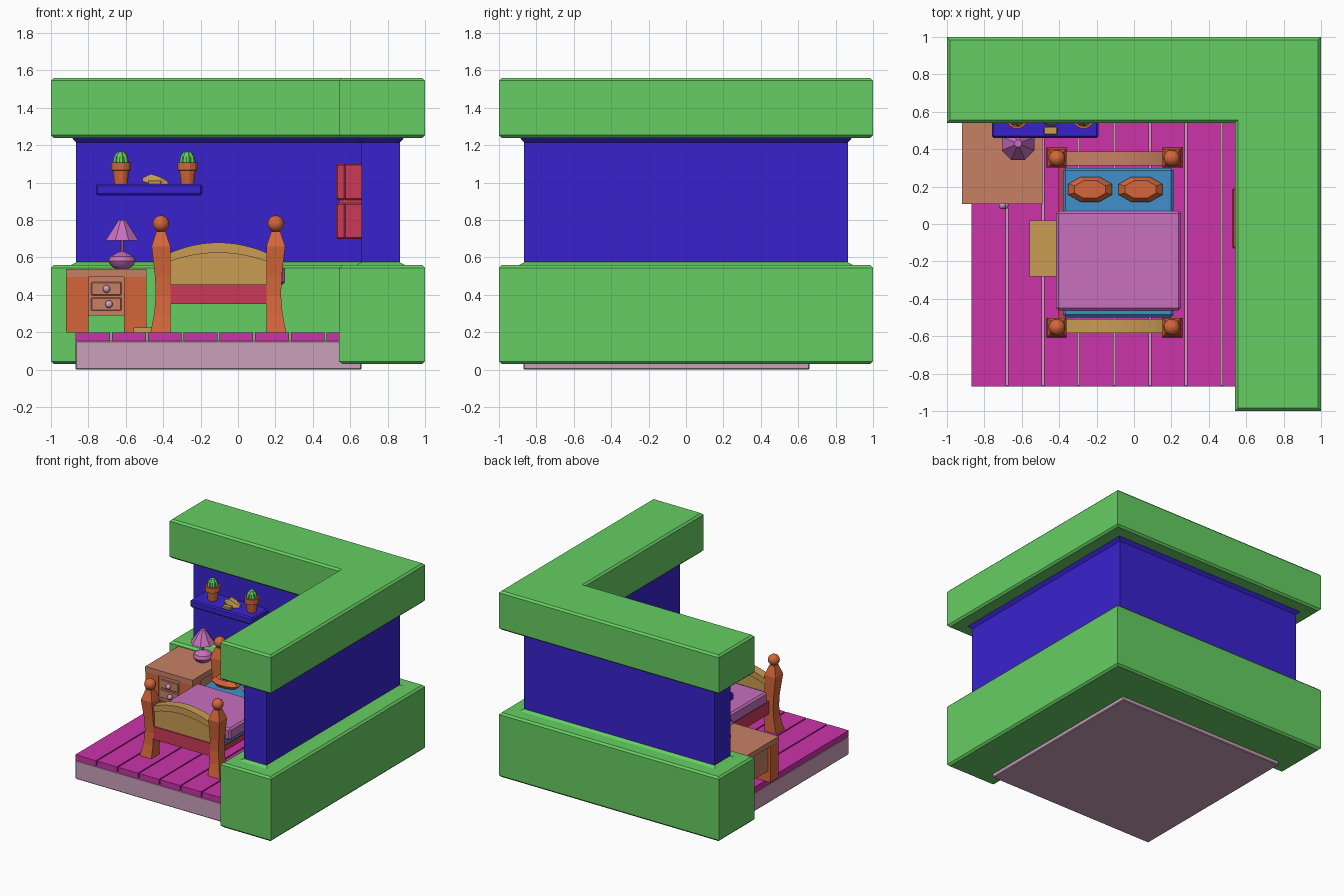
import bpy, bmesh, math
from mathutils import Vector

if "Cube" in bpy.data.objects:
    bpy.data.objects.remove(bpy.data.objects["Cube"])


def material(name, hex_code):
    vals = [int(hex_code[i:i + 2], 16) / 255 for i in (0, 2, 4)]
    lin = [v / 12.92 if v < 0.04045 else ((v + 0.055) / 1.055) ** 2.4 for v in vals]
    m = bpy.data.materials.new(name)
    m.diffuse_color = (*lin, 1)
    m.use_nodes = True
    m.node_tree.nodes["Principled BSDF"].inputs["Base Color"].default_value = m.diffuse_color
    return m


GREEN = material("leaf_green", "66CE62")
BLUE = material("deep_blue", "3922CE")
MAGENTA = material("magenta", "CC34AA")
MAUVE = material("mauve", "CAA0BA")
ORANGE = material("orange_wood", "D6663A")
SALMON = material("salmon_wood", "C88064")
TAN = material("tan", "C89C54")
RED = material("red", "CC3A58")
SKY = material("sky_blue", "4090CC")
PINK = material("orchid_pink", "C870BE")


def finish(name, bm, mat, smooth=False):
    bmesh.ops.recalc_face_normals(bm, faces=bm.faces[:])
    me = bpy.data.meshes.new(name)
    bm.to_mesh(me)
    bm.free()
    me.materials.append(mat)
    ob = bpy.data.objects.new(name, me)
    bpy.context.collection.objects.link(ob)
    if smooth:
        bpy.ops.object.select_all(action='DESELECT')
        ob.select_set(True)
        bpy.context.view_layer.objects.active = ob
        bpy.ops.object.shade_smooth_by_angle(angle=math.radians(40))
    return ob


def loft(name, rings, mat, smooth=False):
    """Skin between closed rings of points and cap both ends."""
    bm = bmesh.new()
    vs = [[bm.verts.new(p) for p in r] for r in rings]
    n = len(rings[0])
    for a, b in zip(vs, vs[1:]):
        for i in range(n):
            j = (i + 1) % n
            bm.faces.new((a[i], a[j], b[j], b[i]))
    bm.faces.new(vs[0][::-1])
    bm.faces.new(vs[-1])
    return finish(name, bm, mat, smooth)


def box(name, x0, x1, y0, y1, z0, z1, mat, bevel=0.0):
    bm = bmesh.new()
    bmesh.ops.create_cube(bm, size=1)
    for v in bm.verts:
        v.co = Vector(((x0 + x1) / 2 + v.co.x * (x1 - x0),
                       (y0 + y1) / 2 + v.co.y * (y1 - y0),
                       (z0 + z1) / 2 + v.co.z * (z1 - z0)))
    if bevel:
        bmesh.ops.bevel(bm, geom=bm.edges[:], offset=bevel, segments=1, affect='EDGES')
    return finish(name, bm, mat)


def lathe(name, profile, n, loc, mat, smooth=False, sx=1, sy=1, rib=0.0, turn=0.5):
    rings = []
    for r, z in profile:
        rings.append([(loc[0] + sx * r * (1 - rib * (i % 2)) * math.cos((i + turn) * math.tau / n),
                       loc[1] + sy * r * (1 - rib * (i % 2)) * math.sin((i + turn) * math.tau / n),
                       loc[2] + z) for i in range(n)])
    return loft(name, rings, mat, smooth)


def ball_profile(r, h, steps=8):
    return [(max(0.002, r * math.sin(math.pi * i / steps)), -h * math.cos(math.pi * i / steps))
            for i in range(steps + 1)]


def corner_wall(name, levels, mat):
    """L-shaped wall; each level is (z, outer reach, inner face)."""
    loft(name, [[(-a, b, z), (b, b, z), (b, -a, z), (a, -a, z), (a, a, z), (-a, a, z)]
                for z, a, b in levels], mat)


# Walls: thick green base and cornice around a thin blue band
corner_wall("lower_wall", [(0.03, 0.985, 0.56), (0.045, 1, 0.54), (0.545, 1, 0.54), (0.56, 0.985, 0.56),
                           (0.561, 0.89, 0.635), (0.58, 0.855, 0.67)], GREEN)
corner_wall("middle_wall", [(0.56, 0.865, 0.66), (1.215, 0.865, 0.66), (1.245, 0.893, 0.632)], BLUE)
corner_wall("upper_wall", [(1.24, 0.985, 0.555), (1.255, 1, 0.54), (1.545, 1, 0.54), (1.56, 0.985, 0.555)], GREEN)

# Floor slab and boards
box("floor_slab", -0.87, 0.66, -0.87, 0.66, 0, 0.155, MAUVE, 0.006)
W = 1.53 / 8
for i in range(8):
    x = -0.87 + i * W
    box("floor_board", x + (0.005 if i else 0), x + W - 0.005, -0.87, 0.66, 0.153, 0.2, MAGENTA)

# Bed posts with finials: inner sides straight, outer sides waisted
BX, BY = -0.105, -0.1
for sx in (-1, 1):
    for sy in (-1, 1):
        cx, cy = BX + sx * 0.307, BY + sy * 0.452
        rings = []
        for z, inn, out in [(0.2, 0.05, 0.056), (0.3, 0.05, 0.036), (0.4, 0.05, 0.028), (0.5, 0.05, 0.032),
                            (0.66, 0.05, 0.05), (0.74, 0.024, 0.024)]:
            xs, ys = (cx + sx * out, cx - sx * inn), (cy + sy * out, cy - sy * inn)
            rings.append([(xs[0], ys[0], z), (xs[1], ys[0], z), (xs[1], ys[1], z), (xs[0], ys[1], z)])
        loft("bed_post", rings, ORANGE)
        lathe("post_finial", ball_profile(0.045, 0.044), 14, (cx, cy, 0.781), ORANGE, True)


# Arched headboard and footboard
def arch(name, y, thick, base, rise0, top, rise1, mat):
    rings = []
    for i in range(13):
        t = i / 12 * 2 - 1
        x, k = BX + 0.27 * t, 1 - t * t
        z0, z1 = base + rise0 * k, top + rise1 * k
        rings.append([(x, y - thick / 2, z0), (x, y + thick / 2, z0), (x, y + thick / 2, z1), (x, y - thick / 2, z1)])
    loft(name, rings, mat)


for label, y, mat in (("headboard", 0.35, SALMON), ("footboard", -0.545, TAN)):
    arch(label, y, 0.05, 0.45, 0, 0.6, 0.06, mat)
    arch(label + "_cap", y, 0.074, 0.575, 0.05, 0.62, 0.06, mat)
    box(label + "_rail", -0.38, 0.17, y - 0.035, y + 0.035, 0.35, 0.455, RED)
for x in (-0.385, 0.175):
    box("side_rail", x - 0.018, x + 0.018, -0.52, 0.33, 0.35, 0.455, RED)

# Bedding
box("mattress", -0.38, 0.212, -0.5, 0.3, 0.4, 0.535, SKY, 0.015)
box("blanket", -0.418, 0.252, -0.462, 0.07, 0.455, 0.553, PINK, 0.014)
for x in (-0.235, 0.035):
    lathe("pillow", [(0.7, -1), (1, 0), (0.7, 1)], 8, (x, 0.185, 0.56), ORANGE, sx=0.128, sy=0.073).scale = (1, 1, 1)
for ob in bpy.data.objects:  # flatten pillows to a soft thickness
    if ob.name.startswith("pillow"):
        for v in ob.data.vertices:
            v.co.z = 0.56 + (v.co.z - 0.56) * 0.035

# Low step lying beside the bed
box("bedside_step", -0.558, -0.395, -0.28, 0.02, 0.2, 0.226, TAN)

# Nightstand
box("nightstand_top", -0.92, -0.49, 0.108, 0.55, 0.495, 0.538, SALMON)
for x in (-0.92, -0.61):
    for y in (0.11, 0.44):
        box("nightstand_leg", x, x + 0.12, y, y + 0.11, 0.2, 0.497, ORANGE)
box("nightstand_body", -0.9, -0.51, 0.13, 0.54, 0.29, 0.497, SALMON)
box("drawer_frame", -0.8, -0.61, 0.12, 0.15, 0.29, 0.497, SALMON)
for z, x in ((0.35, -0.69), (0.432, -0.703)):
    box("drawer", -0.785, -0.623, 0.112, 0.14, z - 0.034, z + 0.036, SALMON, 0.004)
    lathe("drawer_knob", ball_profile(0.021, 0.021, 6), 10, (x, 0.1, z), MAUVE, True)

# Table lamp
LX, LY = -0.62, 0.43
lathe("lamp_base", [(0.035, 0.538), (0.062, 0.555), (0.076, 0.58), (0.066, 0.605), (0.03, 0.624), (0.01, 0.632)],
      12, (LX, LY, 0), PINK, True)
lathe("lamp_stem", [(0.01, 0.62), (0.01, 0.72)], 8, (LX, LY, 0), PINK)
lathe("lamp_shade", [(0.094, 0.692), (0.02, 0.8)], 8, (LX, LY, 0), PINK)

# Shelf with cactus pots and a small toy
box("shelf", -0.76, -0.19, 0.46, 0.67, 0.932, 0.992, BLUE, 0.01)
for x in (-0.626, -0.27):
    lathe("plant_pot", [(0.036, 0.99), (0.045, 1.065), (0.056, 1.067), (0.056, 1.108), (0.044, 1.108), (0.042, 1.095)],
          12, (x, 0.565, 0), ORANGE)
    lathe("cactus", [(0.036, 1.08), (0.043, 1.11), (0.038, 1.14), (0.022, 1.163), (0.004, 1.17)],
          16, (x, 0.565, 0), GREEN, rib=0.2)
box("toy_block", -0.482, -0.41, 0.478, 0.52, 0.99, 1.012, TAN, 0.004)
loft("toy_body", [[(x, 0.565 - w, z0), (x, 0.565 + w, z0), (x, 0.565 + w * 0.6, z1), (x, 0.565 - w * 0.6, z1)]
                  for x, w, z0, z1 in [(-0.51, 0.012, 1.008, 1.025), (-0.465, 0.035, 0.991, 1.047),
                                       (-0.42, 0.035, 0.991, 1.032), (-0.375, 0.015, 0.991, 1.008)]], TAN)

# Red wall cabinet with two compartments
for z0, z1 in ((0.7, 0.89), (0.908, 1.1)):
    box("cabinet_box", 0.57, 0.67, -0.125, 0.185, z0, z1, RED, 0.006)
    box("cabinet_door", 0.524, 0.575, -0.13, 0.19, z0, z1, RED, 0.008)
box("cabinet_core", 0.54, 0.67, -0.115, 0.175, 0.72, 1.08, RED)
